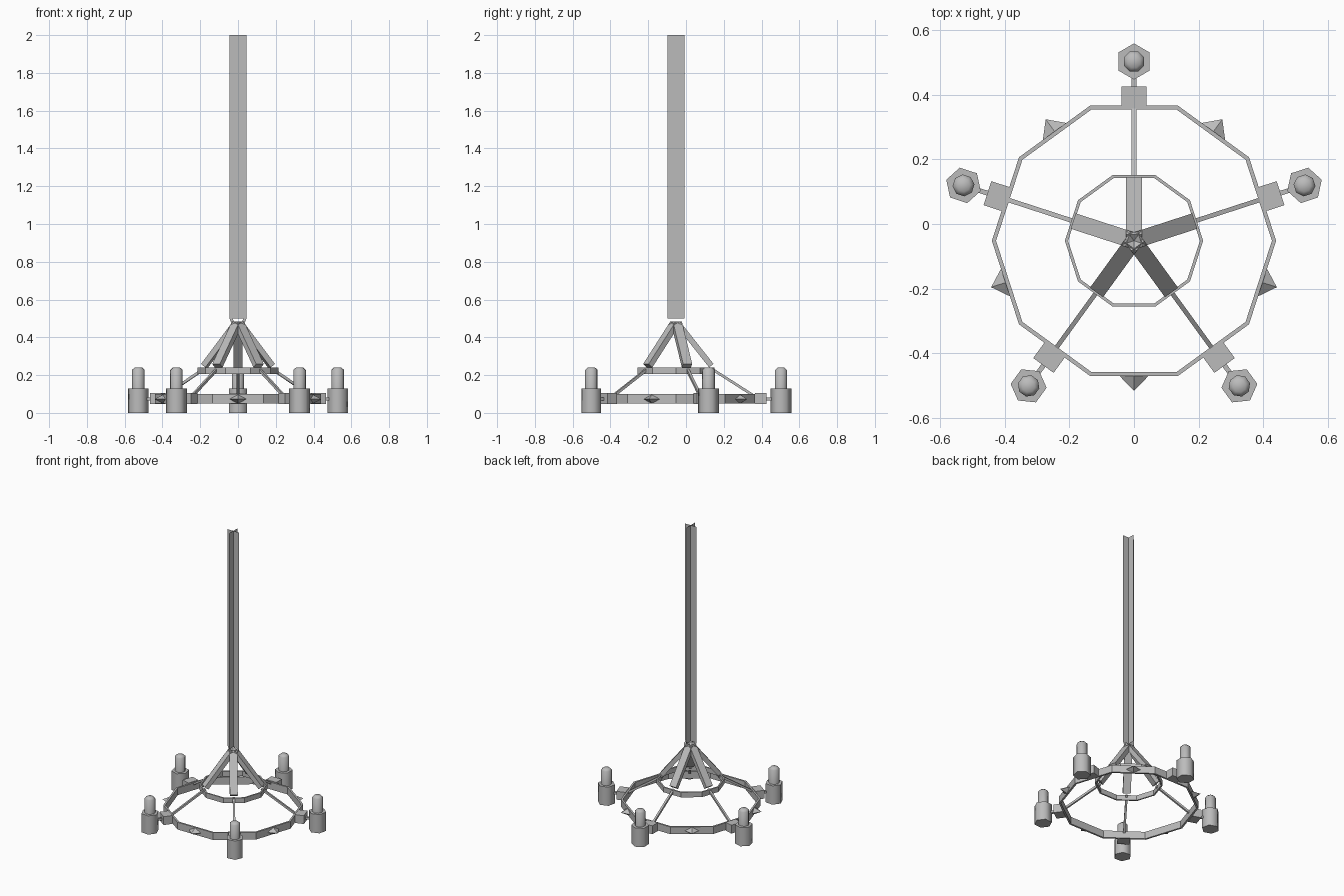
import bpy, bmesh
from math import radians, pi
from mathutils import Matrix, Vector

if "Cube" in bpy.data.objects:
    bpy.data.objects.remove(bpy.data.objects["Cube"], do_unlink=True)

CENTRE = Vector((0, -0.052, 0))
LAMP_ANGLES = [90 + 72 * i for i in range(5)]
SPIKE_ANGLES = [a + 36 for a in LAMP_ANGLES]

iron = bpy.data.materials.new("grey iron")
iron.use_nodes = True
iron.diffuse_color = (0.5, 0.5, 0.5, 1)
iron.node_tree.nodes["Principled BSDF"].inputs["Base Color"].default_value = (0.5, 0.5, 0.5, 1)


def place(name, bm, angles=(0,), smooth=False):
    """Turn a bmesh into linked objects around the centre axis."""
    if any(len(e.link_faces) > 1 for e in bm.edges):
        bmesh.ops.recalc_face_normals(bm, faces=bm.faces)
    mesh = bpy.data.meshes.new(name)
    bm.to_mesh(mesh)
    bm.free()
    mesh.materials.append(iron)
    if smooth:
        mesh.shade_smooth()
        mesh.set_sharp_from_angle(angle=radians(62))
    for i, a in enumerate(angles):
        ob = bpy.data.objects.new(name if len(angles) == 1 else f"{name}_{i + 1}", mesh)
        ob.location = CENTRE
        ob.rotation_euler.z = radians(a)
        bpy.context.collection.objects.link(ob)


def beam(name, start, end, width, thick):
    """Straight bar between two (radius, height) points, repeated per lamp."""
    a, b = Vector((start[0], 0, start[1])), Vector((end[0], 0, end[1]))
    along, side = (b - a).normalized(), Vector((0, 1, 0))
    rot = Matrix((along, side, along.cross(side))).transposed().to_4x4()
    size = Matrix.Diagonal(((b - a).length, width, thick, 1))
    bm = bmesh.new()
    bmesh.ops.create_cube(bm, size=1, matrix=Matrix.Translation((a + b) / 2) @ rot @ size)
    place(name, bm, LAMP_ANGLES)


def spun(name, profile, steps, axis=(0, 0, 1), cent=(0, 0, 0)):
    """Closed (x, z) profile swept around an axis."""
    bm = bmesh.new()
    vs = [bm.verts.new((x, 0, z)) for x, z in profile]
    es = [bm.edges.new((vs[i - 1], vs[i])) for i in range(len(vs))]
    bmesh.ops.spin(bm, geom=vs + es, cent=cent, axis=axis, angle=2 * pi, steps=steps)
    bmesh.ops.remove_doubles(bm, verts=bm.verts, dist=0.0005)
    place(name, bm)


def band(name, radius, wall, low, high):
    inner = radius - wall
    spun(name, [(inner, low), (radius, low), (radius, high), (inner, high)], 10)


def prism(bm, sides, r1, r2, low, high, x, turn=0):
    mat = Matrix.Translation((x, 0, (low + high) / 2)) @ Matrix.Rotation(turn, 4, 'Z')
    bmesh.ops.create_cone(bm, cap_ends=True, segments=sides, radius1=r1, radius2=r2,
                          depth=high - low, matrix=mat)


# Ten-sided hoops
band("outer_hoop", 0.44, 0.013, 0.05, 0.1)
band("inner_hoop", 0.214, 0.01, 0.205, 0.24)

# Sloping supports, blocks and lamp arms
beam("upper_plank", (0.008, 0.475), (0.186, 0.25), 0.05, 0.03)
beam("lower_rod", (0.185, 0.235), (0.42, 0.085), 0.014, 0.014)
beam("hoop_block", (0.417, 0.075), (0.477, 0.075), 0.078, 0.058)
beam("lamp_arm", (0.47, 0.073), (0.53, 0.073), 0.015, 0.015)

# Six-sided cups
cup = bmesh.new()
prism(cup, 6, 0.056, 0.056, 0, 0.13, 0.555, pi / 2)
place("lamp_cup", cup, LAMP_ANGLES, True)

# Candles with a chamfered top
candle = bmesh.new()
prism(candle, 8, 0.034, 0.034, 0.1, 0.24, 0.555, pi / 8)
rim = [e for e in candle.edges if all(v.co.z > 0.23 for v in e.verts)]
bmesh.ops.bevel(candle, geom=rim, offset=0.013, segments=1, affect='EDGES')
place("candle", candle, LAMP_ANGLES, True)

# Pointed studs between the lamps
stud = bmesh.new()
tip = stud.verts.new((0.465, 0, 0.073))
base = [stud.verts.new((0.415, y, 0.073 + z))
        for y, z in ((0.048, 0), (0, 0.025), (-0.048, 0), (0, -0.025))]
for i in range(4):
    stud.faces.new((base[i - 1], base[i], tip))
stud.faces.new(base)
place("hoop_stud", stud, SPIKE_ANGLES)

# Upright hanging ring
spun("hanging_ring", [(0.045, 0.5), (0.037, 0.508), (0.029, 0.5), (0.037, 0.492)],
     8, (0, 1, 0), (0, 0, 0.5))

# Two crossed sheets forming the chain
for name, turn in (("chain_sheet_across", 0), ("chain_sheet_along", 90)):
    sheet = bmesh.new()
    corners = ((-0.045, 0.5), (0.045, 0.5), (0.045, 2), (-0.045, 2))
    sheet.faces.new([sheet.verts.new((x, 0, z)) for x, z in corners])
    place(name, sheet, (turn,))
